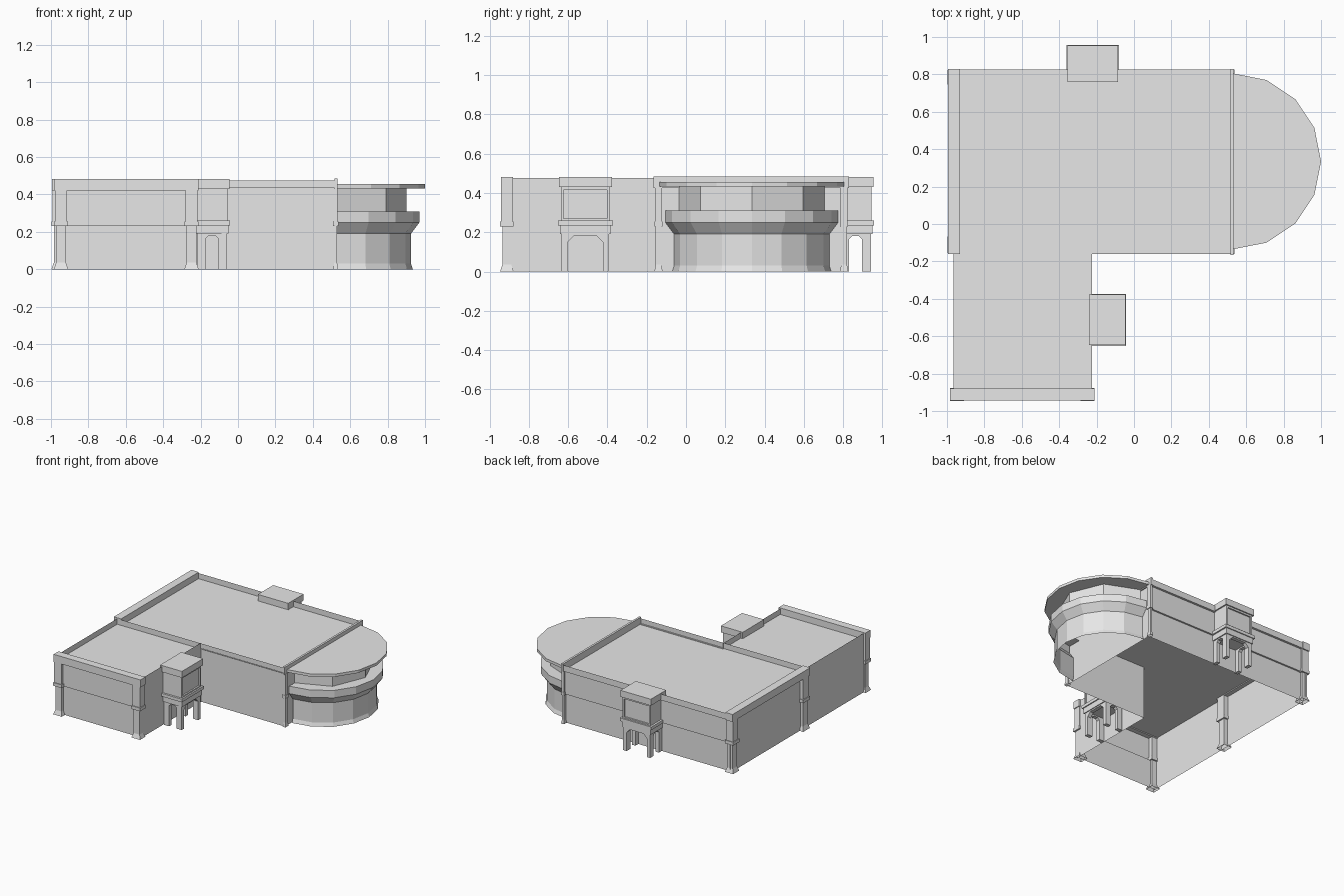
import bpy, bmesh, math
from mathutils import Matrix

if "Cube" in bpy.data.objects:
    bpy.data.objects.remove(bpy.data.objects["Cube"])

grey = bpy.data.materials.new("light grey")
grey.diffuse_color = (0.8, 0.8, 0.8, 1)
grey.use_nodes = True
grey.node_tree.nodes["Principled BSDF"].inputs["Base Color"].default_value = grey.diffuse_color


def add(name, bm, matrix=None):
    """Turn a bmesh into a named object."""
    if matrix:
        bm.transform(matrix)
    mesh = bpy.data.meshes.new(name)
    bm.to_mesh(mesh)
    bm.free()
    mesh.materials.append(grey)
    obj = bpy.data.objects.new(name, mesh)
    bpy.context.collection.objects.link(obj)
    return obj


def block(bm, x0, x1, y0, y1, z0, z1, flare=0.0, floor=True):
    """Box in a bmesh; flare widens its foot, floor closes it below."""
    loops = []
    for z, f in ((z0, flare), (z1, 0)):
        loops.append([bm.verts.new((x, y, z)) for x, y in
                      ((x0 - f, y0 - f), (x1 + f, y0 - f), (x1 + f, y1 + f), (x0 - f, y1 + f))])
    lo, hi = loops
    faces = [bm.faces.new(hi)]
    if floor:
        faces.append(bm.faces.new(lo[::-1]))
    for i in range(4):
        j = (i + 1) % 4
        faces.append(bm.faces.new((lo[i], lo[j], hi[j], hi[i])))
    return faces


def box(name, *dims):
    bm = bmesh.new()
    block(bm, *dims)
    return add(name, bm)


def wall(name, start, end, profile):
    """Sheet wall swept from start to end; profile is (outward offset, height)."""
    (ax, ay), (bx, by) = start, end
    length = math.hypot(bx - ax, by - ay)
    nx, ny = (by - ay) / length, -(bx - ax) / length
    bm = bmesh.new()
    rows = [(bm.verts.new((ax + nx * o, ay + ny * o, z)),
             bm.verts.new((bx + nx * o, by + ny * o, z))) for o, z in profile]
    for (a, b), (c, d) in zip(rows, rows[1:]):
        bm.faces.new((a, b, d, c))
    return add(name, bm)


# Outer walls, running anticlockwise
W, E, S, M, N = -0.965, 0.523, -0.92, -0.15, 0.815
WING = -0.224
flat = [(0, 0), (0, 0.475)]


def stepped(low, mid, top):
    return [(low, 0), (low, 0.235), (mid, 0.235), (mid, 0.425), (top, 0.425), (top, 0.475)]


wall("wing_front_wall", (W, S), (WING, S), stepped(-0.012, 0, 0.01))
wall("wing_side_wall", (WING, S), (WING, M), flat)
wall("main_front_wall", (WING, M), (E, M),
     [(0, 0), (0, 0.435), (0.01, 0.435), (0.01, 0.475)])
wall("main_end_wall", (E, M), (E, N), flat)
wall("main_back_wall", (E, N), (W, N), stepped(-0.022, -0.008, 0.01))
wall("west_wall", (W, N), (W, S), flat)
wall("dividing_parapet", (W, M - 0.01), (WING, M - 0.01), [(0, 0.43), (0, 0.475)])

# Flat roofs
for name, x1, y0, y1 in (("main_roof", E, M - 0.01, N + 0.01), ("wing_roof", WING, S, M - 0.01)):
    bm = bmesh.new()
    bm.faces.new([bm.verts.new(p) for p in
                  ((W, y0, 0.43), (x1, y0, 0.43), (x1, y1, 0.43), (W, y1, 0.43))])
    add(name, bm)

# Cap beams over the three ends
box("west_cap", -0.995, -0.93, -0.16, 0.828, 0.422, 0.482)
box("wing_cap", -0.983, -0.21, -0.943, -0.88, 0.422, 0.482)
box("east_cap", 0.515, 0.532, -0.165, 0.83, 0.425, 0.485)


def post(name, x0, x1, y0, y1, grow=0.012):
    """Corner post with flared foot, collar and wider upper shaft."""
    bm = bmesh.new()
    g = grow / 2
    block(bm, x0, x1, y0, y1, 0, 0.035, grow, False)
    block(bm, x0, x1, y0, y1, 0.035, 0.23, 0, False)
    block(bm, x0 - grow, x1 + grow, y0 - grow, y1 + grow, 0.23, 0.256)
    block(bm, x0 - g, x1 + g, y0 - g, y1 + g, 0.256, 0.43)
    return add(name, bm)


post("wing_post_left", -0.973, -0.92, -0.935, -0.89)
post("wing_post_right", -0.275, -0.222, -0.935, -0.89)
post("west_post_front", -0.985, -0.935, -0.142, -0.08)
post("west_post_back", -0.985, -0.935, 0.757, 0.812)
post("east_post_front", 0.515, 0.53, -0.155, -0.125, 0.006)
post("east_post_back", 0.515, 0.53, 0.79, 0.82, 0.006)


# Half-round end
def half_round(name, profile, segments):
    """Half lathe about the middle of the east wall; a radius of 0 closes it."""
    bm = bmesh.new()
    rings = []
    for r, z in profile:
        rings.append([bm.verts.new((r * math.sin(math.pi * i / segments),
                                    -r * math.cos(math.pi * i / segments), z))
                      for i in range(segments + 1)])
    for lo, hi in zip(rings, rings[1:]):
        for i in range(segments):
            bm.faces.new((lo[i], lo[i + 1], hi[i + 1], hi[i]))
    bmesh.ops.remove_doubles(bm, verts=bm.verts, dist=1e-5)
    return add(name, bm, Matrix.Translation((0.53, 0.335, 0)))


half_round("round_lower_wall", [(0.405, 0), (0.395, 0.03), (0.395, 0.19), (0.44, 0.25),
                                (0.44, 0.31), (0.33, 0.31)], 8)
half_round("round_upper_wall", [(0.37, 0.31), (0.37, 0.435)], 4)
half_round("round_roof", [(0, 0.433), (0.47, 0.433), (0.47, 0.455), (0, 0.455)], 8)


def arch(name, half_width, half_open, chamfer, depth, matrix):
    """Upright frame with a chamfered opening, its outer face at y = 0."""
    outline = [(half_width, 0), (half_width, 0.19), (-half_width, 0.19), (-half_width, 0)]
    inner = [(half_open, 0), (half_open, 0.18 - chamfer), (half_open - chamfer, 0.18)]
    outline += [(-x, z) for x, z in inner] + inner[::-1]
    bm = bmesh.new()
    face = bm.faces.new([bm.verts.new((x, 0, z)) for x, z in outline])
    ext = bmesh.ops.extrude_face_region(bm, geom=[face], use_keep_orig=True)
    for v in ext["geom"]:
        if isinstance(v, bmesh.types.BMVert):
            v.co.y -= depth
    bmesh.ops.recalc_face_normals(bm, faces=bm.faces)
    add(name, bm, matrix)


# Entrance porches, modelled facing +y with the outer edge at y = 0
def porch(prefix, matrix):
    bm = bmesh.new()
    block(bm, -0.135, 0.135, -0.195, 0, 0.43, 0.482)
    add(prefix + "_cap", bm, matrix)

    # upper room with a recessed outer panel
    bm = bmesh.new()
    faces = block(bm, -0.124, 0.124, -0.18, -0.01, 0.256, 0.43)
    bm.normal_update()
    panel = [f for f in faces if f.normal.y > 0.9]
    bmesh.ops.inset_individual(bm, faces=panel, thickness=0.02)
    bmesh.ops.inset_individual(bm, faces=panel, thickness=0, depth=-0.012)
    add(prefix + "_upper_room", bm, matrix)

    bm = bmesh.new()
    block(bm, -0.14, 0.14, -0.18, 0.002, 0.235, 0.26)
    block(bm, -0.128, 0.128, -0.175, -0.006, 0.19, 0.235)
    add(prefix + "_collar", bm, matrix)

    # open arches on the three free sides
    arch(prefix + "_front_arch", 0.12, 0.09, 0.03, 0.03,
         matrix @ Matrix.Translation((0, -0.013, 0)))
    for side, s in (("left", 1), ("right", -1)):
        arch(prefix + "_" + side + "_arch", 0.0785, 0.033, 0.015, 0.03,
             matrix @ Matrix.Translation((-s * 0.1195, -0.0925, 0))
             @ Matrix.Rotation(s * math.pi / 2, 4, 'Z'))


porch("back_porch", Matrix.Translation((-0.22, 0.955, 0)))
porch("side_porch", Matrix.Translation((-0.046, -0.513, 0)) @ Matrix.Rotation(-math.pi / 2, 4, 'Z'))
